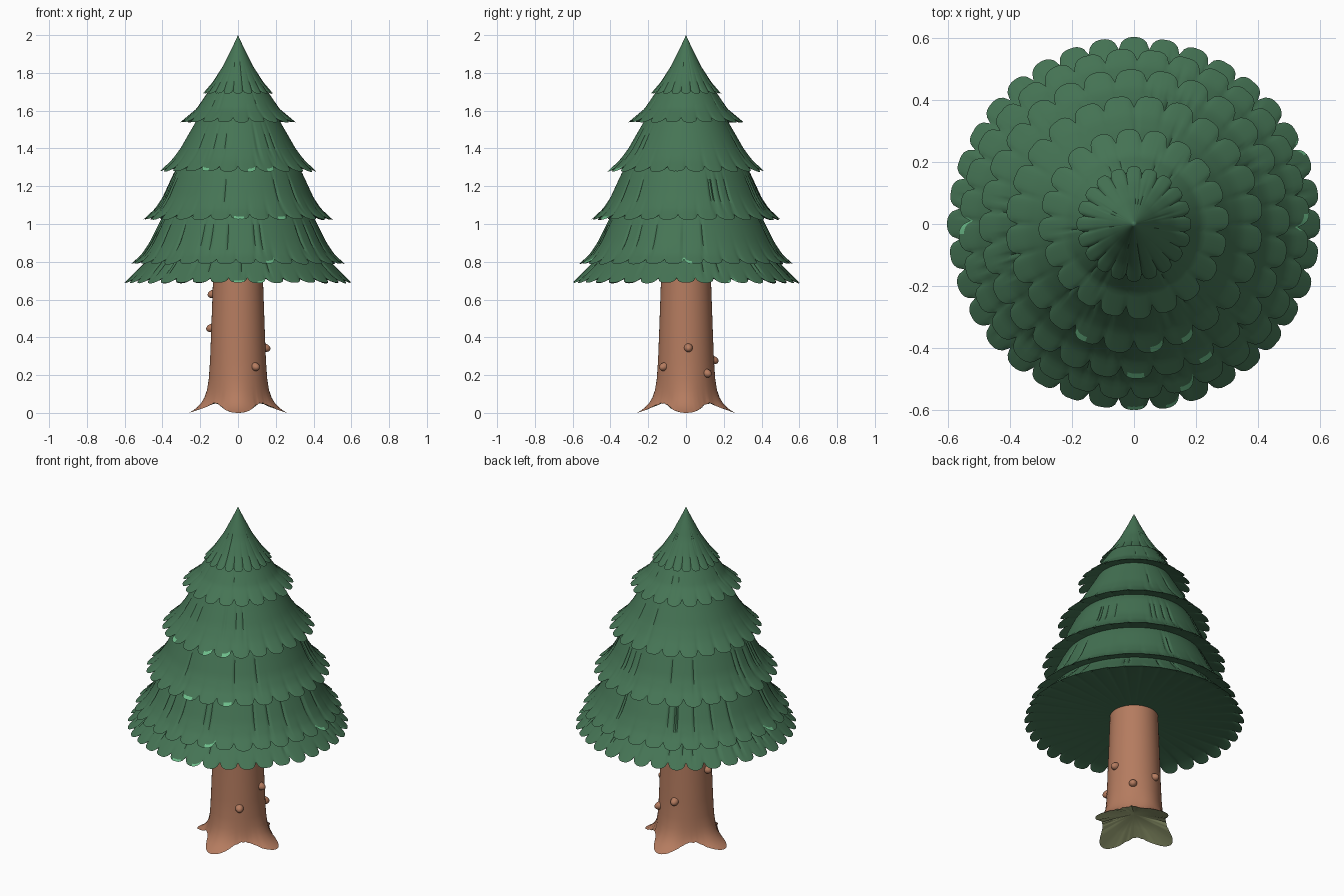
import bpy, bmesh, math, random
from mathutils import Vector

random.seed(4)
if "Cube" in bpy.data.objects:
    bpy.data.objects.remove(bpy.data.objects["Cube"])


def material(name, rgb):
    m = bpy.data.materials.new(name)
    m.use_nodes = True
    m.diffuse_color = (*rgb, 1)
    bsdf = m.node_tree.nodes["Principled BSDF"]
    bsdf.inputs["Base Color"].default_value = (*rgb, 1)
    bsdf.inputs["Roughness"].default_value = 0.9
    return m


GREEN = material("needle green", (0.06, 0.175, 0.09))
PALE = material("pale green", (0.15, 0.5, 0.25))
BARK = material("bark brown", (0.46, 0.2, 0.115))
OLIVE = material("olive underside", (0.42, 0.47, 0.23))


def finish(name, bm, mats, angle=40):
    bmesh.ops.remove_doubles(bm, verts=bm.verts, dist=1e-5)
    bmesh.ops.recalc_face_normals(bm, faces=bm.faces)
    mesh = bpy.data.meshes.new(name)
    bm.to_mesh(mesh)
    bm.free()
    for m in mats:
        mesh.materials.append(m)
    ob = bpy.data.objects.new(name, mesh)
    bpy.context.collection.objects.link(ob)
    bpy.ops.object.select_all(action='DESELECT')
    ob.select_set(True)
    bpy.context.view_layer.objects.active = ob
    bpy.ops.object.shade_smooth_by_angle(angle=math.radians(angle))


def bridge(bm, a, b):
    n = len(a)
    return [bm.faces.new((a[i], a[(i + 1) % n], b[(i + 1) % n], b[i])) for i in range(n)]


def along(profile, t):
    """Point at fraction t of a polyline's length."""
    pts = [Vector(p) for p in profile]
    d = t * sum((q - p).length for p, q in zip(pts, pts[1:]))
    for p, q in zip(pts, pts[1:]):
        step = (q - p).length
        if d <= step:
            break
        d -= step
    return p.lerp(q, min(d / step, 1))


# Scalloped branch tier: profile swept round, with rounded lobes at the rim
def tier(name, profile, lobes, depth, pale=(), shift=0.0, closed_below=False):
    seg, rows = 10, 16
    n = lobes * seg
    length = sum((Vector(q) - Vector(p)).length for p, q in zip(profile, profile[1:]))
    sizes = [random.uniform(0, 0.2) for _ in range(lobes)]
    slits = [random.random() < 0.07 for _ in range(n)]
    turns = [math.tau * i / n + math.pi / 2 + (shift - 0.5) * math.tau / lobes for i in range(n)]
    bm = bmesh.new()
    rings = []
    for k in range(rows + 1):
        t = k / rows
        ring = []
        for i, a in enumerate(turns):
            u = abs(2 * (i % seg) / seg - 1)
            cut = depth * (1 - math.sqrt(1 - 0.97 * u * u) + sizes[i // seg] * (1 - u))
            p = along(profile, t * (1 - cut * t ** 2 / length))
            r = p.x * (1 - 0.02 * slits[i] * math.sin(math.pi * t) ** 2)
            r -= 0.01 * u ** 4 * t ** 5
            ring.append(bm.verts.new((max(r, 0) * math.cos(a), max(r, 0) * math.sin(a), p.y)))
        rings.append(ring)
    # underside rings run back to the body, or to the middle
    rim_r, rim_z = profile[-1]
    inner = [(rim_r - depth * 1.35, rim_z + 0.03)]
    inner.append((0.0, rim_z + 0.03) if closed_below else (profile[0][0] * 0.9, rim_z + 0.06))
    for r, z in inner:
        rings.append([bm.verts.new((r * math.cos(a), r * math.sin(a), z)) for a in turns])
    for k, (lower, upper) in enumerate(zip(rings, rings[1:])):
        faces = bridge(bm, lower, upper)
        if k != rows - 1:
            continue
        # small pale tips on a few lobes
        for face, a in zip(faces, turns):
            for deg in pale:
                off = math.remainder(a - math.radians(deg), math.tau)
                if abs(off) * rim_r < 0.025:
                    face.material_index = 1
    finish(name, bm, [GREEN, PALE], 50)


tier("branch_tier_1", [(.44, .86), (.50, .79), (.545, .745), (.606, .685)], 36, .05,
     (24, -78, -90), closed_below=True)
tier("branch_tier_2", [(.37, 1.09), (.41, 1.02), (.47, .9), (.51, .84), (.57, .785)], 32, .05,
     (0, 180, -72), 0.4)
tier("branch_tier_3", [(.30, 1.33), (.34, 1.27), (.40, 1.14), (.44, 1.08), (.505, 1.02)], 28, .052,
     (-62, -90), 0.1)
tier("branch_tier_4", [(.19, 1.6), (.23, 1.53), (.305, 1.4), (.35, 1.34), (.42, 1.275)], 24, .052,
     (-65, -80, -116), 0.5)
tier("branch_tier_5", [(.12, 1.76), (.165, 1.69), (.22, 1.61), (.31, 1.535)], 20, .05, (), 0.2)
tier("tree_top", [(0, 2), (.03, 1.935), (.08, 1.835), (.135, 1.75), (.188, 1.688)], 20, .03)

# Trunk with four flared roots and a hollow olive underside
bm = bmesh.new()
N = 96
rings = []
ragged = [random.uniform(0, 0.012) for _ in range(N)]
for h in [0, .015, .03, .05, .08, .12, .18, .28, .45, .6, .76]:
    ring = []
    for i in range(N):
        a = math.tau * i / N
        root = math.cos(2 * a) ** 2
        z = h + (1 - root) * (0.045 + ragged[i]) * max(0, 1 - h / 0.2)
        r = 0.157 - 0.035 * h + (0.018 + 0.085 * root ** 1.5) * math.exp(-h / 0.055)
        ring.append(bm.verts.new((r * math.cos(a), r * math.sin(a), z)))
    rings.append(ring)
for a, b in zip(rings, rings[1:]):
    bridge(bm, a, b)
bm.faces.new(rings[-1])
arch = [bm.verts.new((v.co.x * 0.55, v.co.y * 0.55, v.co.z * 0.5 + 0.05)) for v in rings[0]]
hub = bm.verts.new((0, 0, 0.1))
under = bridge(bm, rings[0], arch)
under += [bm.faces.new((arch[i], arch[(i + 1) % N], hub)) for i in range(N)]
for face in under:
    face.material_index = 1
finish("trunk", bm, [BARK, OLIVE], 50)

# Stubby drooping knots on the bark: direction in degrees, height
for j, (deg, z) in enumerate([(180, .45), (5, .345), (-52, .245), (48, .21), (100, .28), (172, .63)]):
    a = math.radians(deg)
    out = Vector((math.cos(a), math.sin(a), 0))
    bm = bmesh.new()
    bmesh.ops.create_uvsphere(bm, u_segments=16, v_segments=10, radius=0.023)
    for v in bm.verts:
        v.co += out * (0.3 * v.co.dot(out) - 0.25 * v.co.z + 0.154 - 0.035 * z)
        v.co.z += z
    finish(f"bark_knot_{j + 1}", bm, [BARK], 60)
